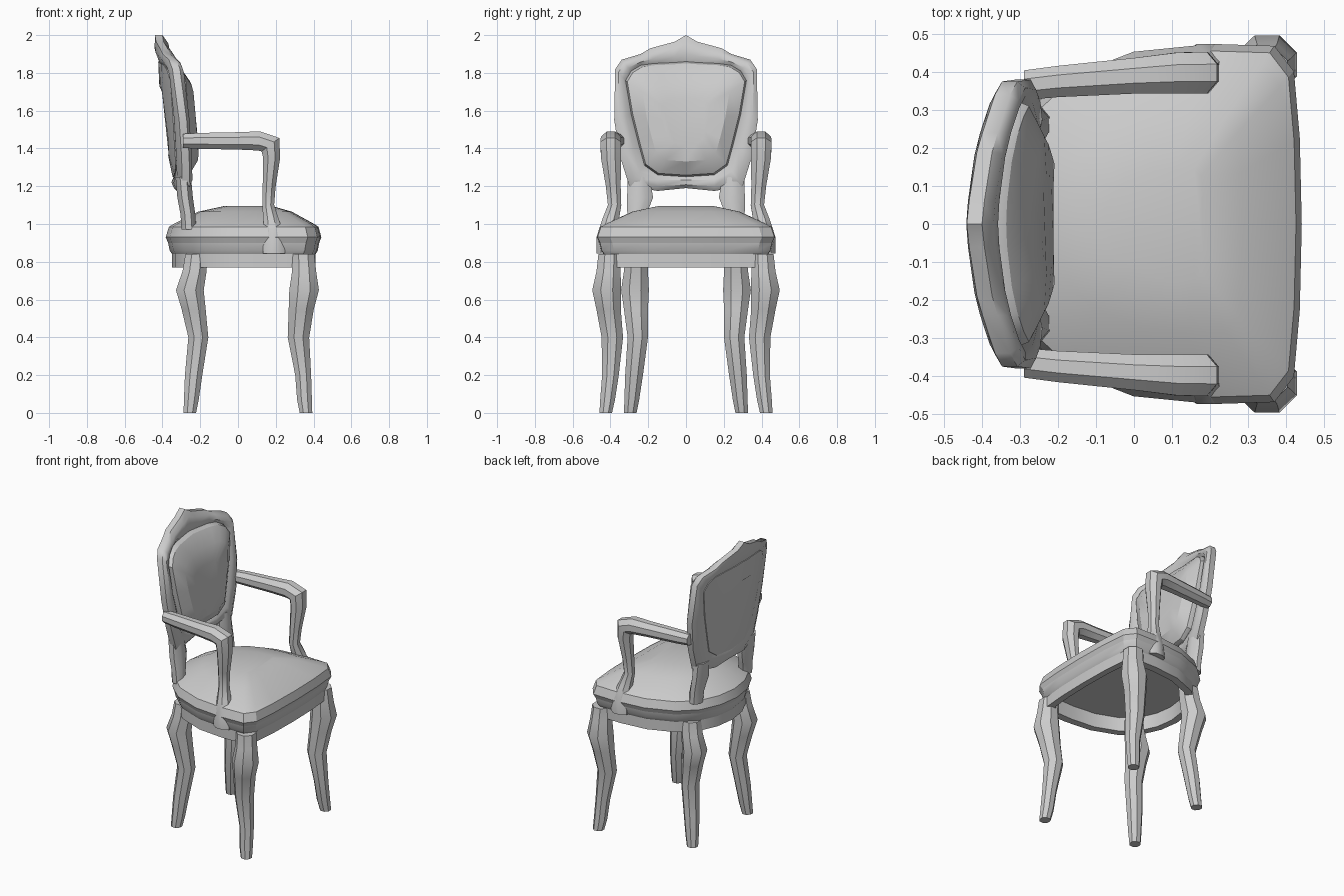
import bpy, bmesh, math
from mathutils import Vector

cube = bpy.data.objects.get("Cube")
if cube:
    bpy.data.objects.remove(cube, do_unlink=True)

grey = bpy.data.materials.new("plain grey")
grey.use_nodes = True
colour = (0.6, 0.6, 0.6, 1)
grey.diffuse_color = colour
grey.node_tree.nodes["Principled BSDF"].inputs["Base Color"].default_value = colour


def skin(name, rings, cap=True, loop=False, angle=28):
    """Bridge equal rings of points into one solid."""
    bm = bmesh.new()
    rows = [[bm.verts.new(p) for p in ring] for ring in rings]
    n = len(rows[0])
    pairs = list(zip(rows, rows[1:]))
    if loop:
        pairs.append((rows[-1], rows[0]))
    for a, b in pairs:
        for i in range(n):
            j = (i + 1) % n
            bm.faces.new((a[i], a[j], b[j], b[i]))
    if cap and not loop:
        bm.faces.new(rows[0])
        bm.faces.new(rows[-1])
    bmesh.ops.recalc_face_normals(bm, faces=bm.faces)
    mesh = bpy.data.meshes.new(name)
    bm.to_mesh(mesh)
    bm.free()
    mesh.materials.append(grey)
    ob = bpy.data.objects.new(name, mesh)
    bpy.context.collection.objects.link(ob)
    bpy.ops.object.select_all(action='DESELECT')
    ob.select_set(True)
    bpy.context.view_layer.objects.active = ob
    bpy.ops.object.shade_smooth_by_angle(angle=math.radians(angle))
    return ob


def limb(name, stations, side, upright=False, sides=8):
    """Tube through (x, y, z, half width in y, half depth)."""
    pts = [Vector((s[0], s[1], s[2])) for s in stations]
    rings = []
    for i, s in enumerate(stations):
        t = pts[min(i + 1, len(pts) - 1)] - pts[max(i - 1, 0)]
        t.y = 0
        normal = Vector((1, 0, 0)) if upright else Vector((t.z, 0, -t.x)).normalized()
        ring = []
        for k in range(sides):
            a = (k + 0.5) * math.tau / sides
            p = pts[i] + 1.06 * (Vector((0, s[3] * math.cos(a), 0)) + normal * s[4] * math.sin(a))
            ring.append((p.x, p.y * side, p.z))
        rings.append(ring)
    skin(name, rings, angle=40)


def mirrored(half):
    """Complete an outline whose first and last points lie on the centre line."""
    return half + [(a[0], -a[1]) for a in half[-2:0:-1]]


# Seat: straight front, rounded back
outline = mirrored([(.43, 0), (.425, .22), (.41, .39), (.36, .455), (.2, .46), (0, .44),
                    (-.18, .37), (-.29, .27), (-.35, .14), (-.37, 0)])


def seat_ring(scale, z, shift=0):
    return [(.05 + (x - .05) * scale + shift, y * scale, z) for x, y in outline]


skin("seat_rail", [seat_ring(s, z) for s, z in
     ((.82, .86), (.84, .77), (.95, .77), (.95, .84), (.98, .86), (1, .9))])
skin("seat_cushion", [seat_ring(*r) for r in
     ((.9, .87), (.98, .88), (1.03, .93), (.99, .985), (.93, 1.0), (.62, 1.065), (.32, 1.095, .01))])


# Backrest: leaning and curved around the sitter
def back_point(y, z, offset):
    return (-.165 - .125 * z + .5 * y * y + offset, y, z)


outer = [(0, 1.19), (.15, 1.175), (.3, 1.2), (.35, 1.36), (.38, 1.55), (.375, 1.82),
         (.34, 1.87), (.24, 1.9), (.19, 1.93), (.06, 1.965), (0, 2)]
inner = [(0, 1.25), (.15, 1.26), (.22, 1.31), (.25, 1.42), (.29, 1.58), (.32, 1.76),
         (.29, 1.81), (.24, 1.84), (.17, 1.85), (.06, 1.855), (0, 1.86)]


def round_trip(half):
    return half + [(-y, z) for y, z in half[-2:0:-1]]


sections = []
for o, i in zip(round_trip(outer), round_trip(inner)):
    ring = []
    for t, off in ((0, -.025), (0, .015), (.3, .04), (.7, .045), (1, .03), (1, -.02), (.5, -.035)):
        ring.append(back_point(o[0] + (i[0] - o[0]) * t, o[1] + (i[1] - o[1]) * t, off))
    sections.append(ring)
skin("back_frame", sections, loop=True, angle=40)


def pad_ring(scale, offset):
    return [back_point(y * scale, 1.54 + (z - 1.54) * scale, offset) for y, z in round_trip(inner)]


skin("back_cushion", [pad_ring(*r) for r in
     ((.6, -.035), (1, -.025), (1, .035), (.97, .06), (.72, .115), (.4, .13))])

# Legs, posts and arms on each side
for label, side in (("left", 1), ("right", -1)):
    limb("front_leg_" + label, [
        (.345, .405, .84, .06, .06), (.35, .41, .75, .065, .065), (.35, .42, .65, .078, .08),
        (.335, .41, .55, .066, .068), (.32, .39, .4, .058, .058), (.345, .4, .2, .045, .043),
        (.352, .415, .07, .04, .04), (.36, .425, 0, .034, .034)], side, True)
    limb("back_leg_" + label, [
        (-.22, .26, .84, .06, .06), (-.23, .265, .75, .065, .065), (-.255, .27, .65, .075, .075),
        (-.235, .265, .55, .065, .065), (-.21, .255, .4, .055, .054), (-.235, .275, .2, .048, .047),
        (-.247, .287, .07, .04, .04), (-.255, .295, 0, .034, .034)], side, True)
    limb("back_post_" + label, [
        (-.26, .265, .97, .045, .04), (-.265, .26, 1.05, .052, .04),
        (-.28, .243, 1.14, .07, .042), (-.29, .25, 1.25, .06, .042)], side, True)
    limb("armrest_" + label, [
        (-.29, .365, 1.44, .04, .038), (-.2, .375, 1.44, .042, .043), (0, .39, 1.44, .048, .047),
        (.11, .397, 1.44, .055, .052), (.172, .398, 1.42, .056, .06), (.178, .397, 1.35, .054, .046),
        (.165, .385, 1.2, .04, .035), (.16, .378, 1.1, .036, .032), (.175, .4, 1.02, .045, .042),
        (.19, .428, .93, .046, .058), (.19, .435, .845, .04, .06)], side)
